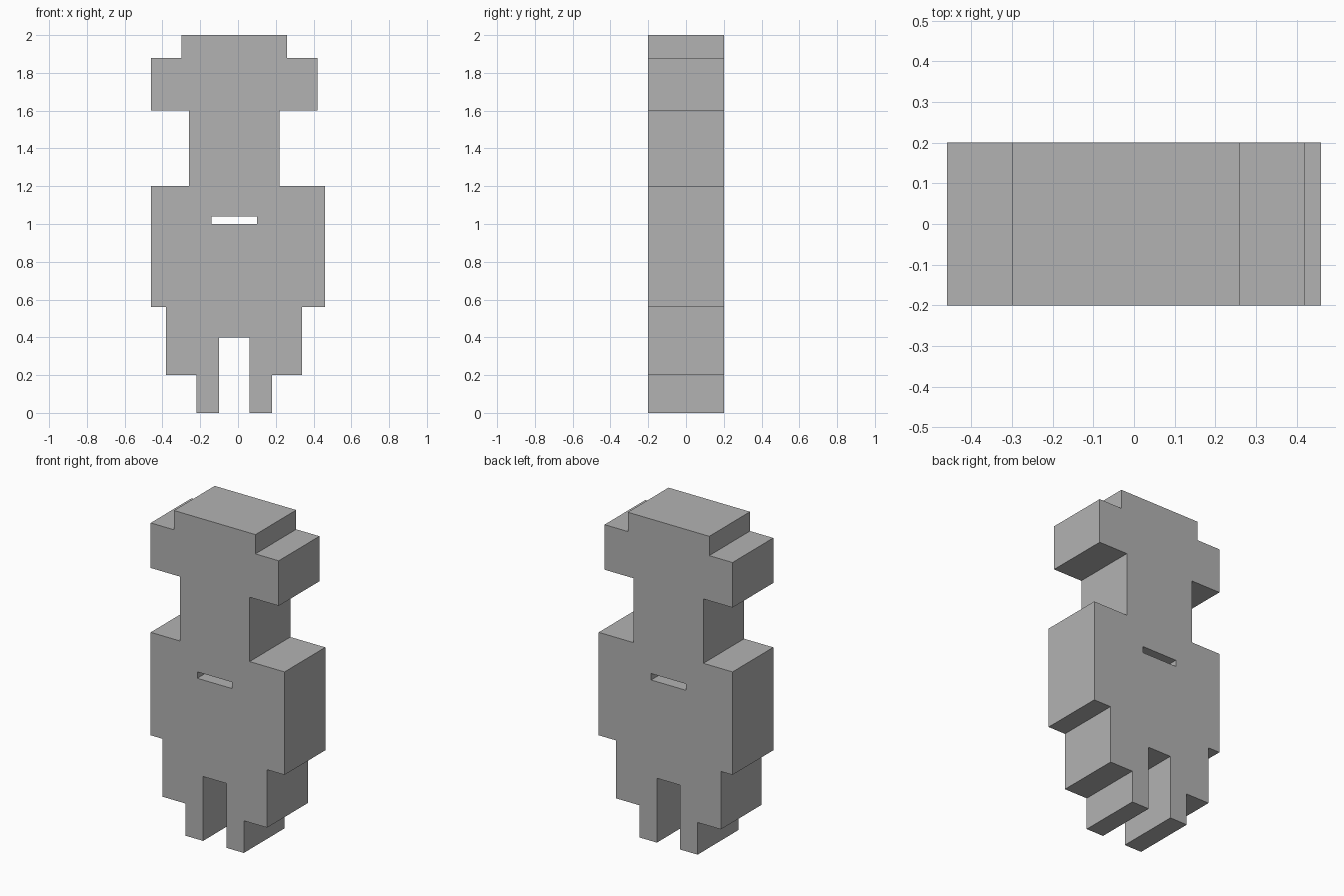
import bpy
import bmesh

if "Cube" in bpy.data.objects:
    bpy.data.objects.remove(bpy.data.objects["Cube"])

DEPTH = 0.4

grey = bpy.data.materials.new("plain grey")
grey.use_nodes = True
colour = (0.45, 0.45, 0.45, 1)
grey.diffuse_color = colour
grey.node_tree.nodes["Principled BSDF"].inputs["Base Color"].default_value = colour


def slab(name, outline, depth):
    """Extrude an x-z outline through the depth, centred on y = 0."""
    bm = bmesh.new()
    face = bm.faces.new([bm.verts.new((x, -depth / 2, z)) for x, z in outline])
    side = bmesh.ops.extrude_face_region(bm, geom=[face], use_keep_orig=True)["geom"]
    moved = [v for v in side if isinstance(v, bmesh.types.BMVert)]
    bmesh.ops.translate(bm, verts=moved, vec=(0, depth, 0))
    bmesh.ops.recalc_face_normals(bm, faces=bm.faces)
    mesh = bpy.data.meshes.new(name)
    bm.to_mesh(mesh)
    bm.free()
    mesh.materials.append(grey)
    obj = bpy.data.objects.new(name, mesh)
    bpy.context.collection.objects.link(obj)
    return obj


# Stepped tiers from the ground up: left edge, right edge, bottom, top
tiers = [
    (-0.22, 0.18, 0.0, 0.2),     # legs
    (-0.38, 0.34, 0.2, 0.56),    # hips
    (-0.46, 0.46, 0.56, 1.2),    # body
    (-0.26, 0.22, 1.2, 1.6),     # neck
    (-0.46, 0.42, 1.6, 1.88),    # head
    (-0.30, 0.26, 1.88, 2.0),    # crown
]
right_edge = [(r, z) for l, r, low, high in tiers for z in (low, high)]
left_edge = [(l, z) for l, r, low, high in reversed(tiers) for z in (high, low)]

# Gap between the legs
leg_gap = [(-0.10, 0), (-0.10, 0.4), (0.06, 0.4), (0.06, 0)]

figure = slab("stepped_figure", right_edge + left_edge + leg_gap, DEPTH)

# Narrow slot cut right through the body
slot = slab("slot_cutter", [(-0.14, 1.0), (0.10, 1.0), (0.10, 1.04), (-0.14, 1.04)], DEPTH * 2)
slot.hide_render = True
cut = figure.modifiers.new("slot", 'BOOLEAN')
cut.operation = 'DIFFERENCE'
cut.solver = 'EXACT'
cut.object = slot
bpy.context.view_layer.objects.active = figure
bpy.ops.object.modifier_apply(modifier=cut.name)
bpy.data.objects.remove(slot)
